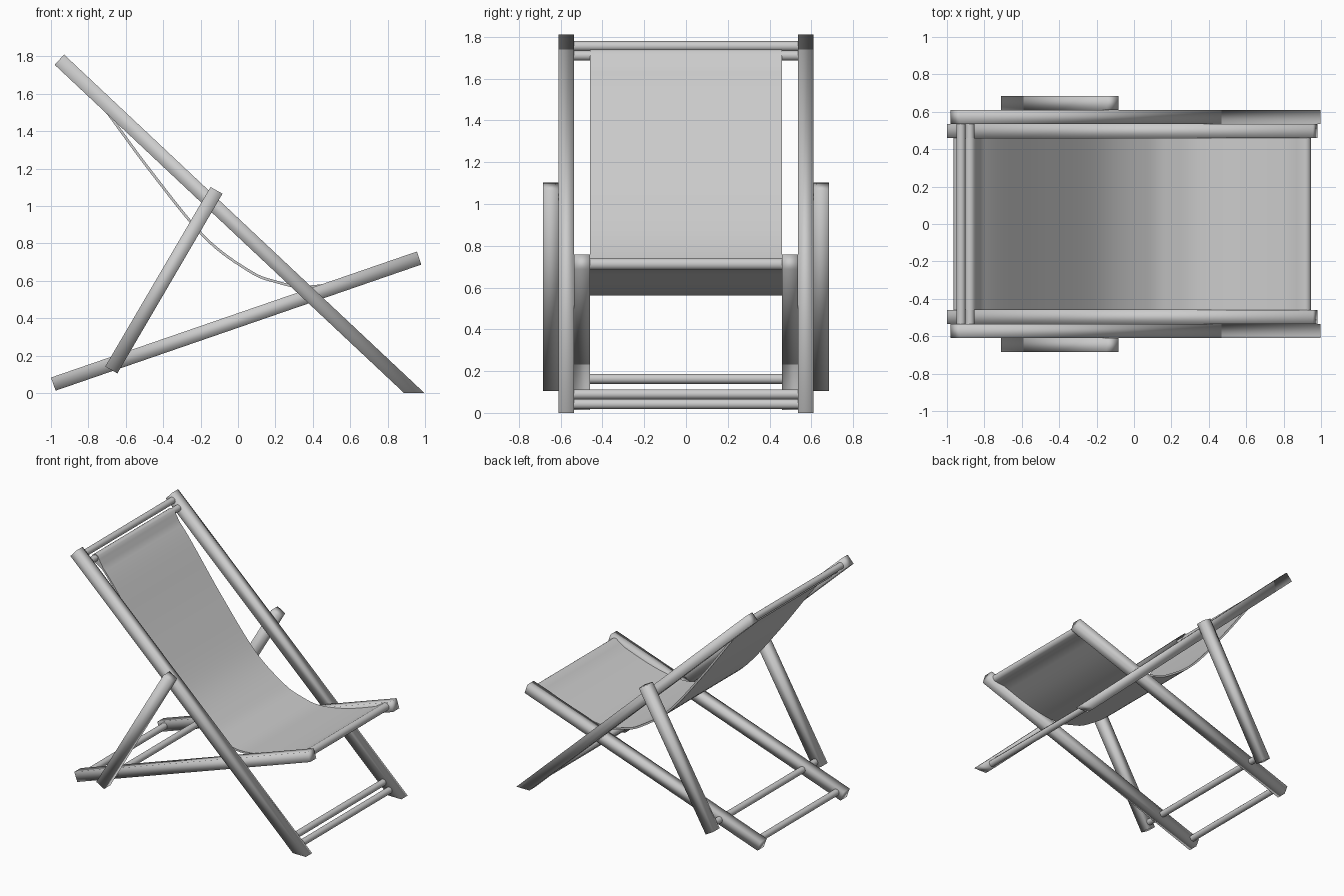
import bpy, bmesh, math
from mathutils import Vector

if "Cube" in bpy.data.objects:
    bpy.data.objects.remove(bpy.data.objects["Cube"])


def extrude(name, profile, y0, y1, sharp=None):
    """Extrude a closed (x, z) profile from y0 to y1."""
    bm = bmesh.new()
    a = [bm.verts.new((x, y0, z)) for x, z in profile]
    b = [bm.verts.new((x, y1, z)) for x, z in profile]
    n = len(profile)
    bm.faces.new(a)
    bm.faces.new(b[::-1])
    for i in range(n):
        j = (i + 1) % n
        bm.faces.new((a[j], a[i], b[i], b[j]))
    bmesh.ops.recalc_face_normals(bm, faces=bm.faces[:])
    for f in bm.faces:
        f.smooth = True
    mesh = bpy.data.meshes.new(name)
    bm.to_mesh(mesh)
    bm.free()
    if sharp:
        mesh.set_sharp_from_angle(angle=math.radians(sharp))
    ob = bpy.data.objects.new(name, mesh)
    bpy.context.collection.objects.link(ob)
    return ob


def rod(name, x, z, half, r=0.024, n=20):
    ring = [(x + r * math.cos(2 * math.pi * i / n), z + r * math.sin(2 * math.pi * i / n))
            for i in range(n)]
    return extrude(name, ring, -half, half, 40)


# Side bars: square timbers, soft shaded, one on each side
bars = {
    "back_rail": ([(-0.98, 1.755), (-0.93, 1.81), (0.997, 0), (0.888, 0)], 0.535, 0.61),
    "seat_rail": ([(-1.0, 0.083), (-0.975, 0.013), (0.98, 0.687), (0.957, 0.757)], 0.46, 0.535),
    "prop_bar": ([(-0.71, 0.142), (-0.645, 0.105), (-0.083, 1.066), (-0.147, 1.102)], 0.61, 0.685),
}
for name, (profile, y0, y1) in bars.items():
    for side, s in (("front", -1), ("back", 1)):
        extrude(f"{name}_{side}", profile, s * y0, s * y1)

# Round cross rods
rod("top_rod", -0.925, 1.755, 0.535)
rod("fabric_top_rod", -0.877, 1.71, 0.535)
rod("fabric_seat_rod", 0.918, 0.712, 0.46)
rod("foot_rod_upper", 0.846, 0.089, 0.535)
rod("foot_rod_lower", 0.895, 0.042, 0.535)
rod("rear_rod", -0.94, 0.067, 0.46)
rod("prop_rod", -0.656, 0.163, 0.61)

# Sling fabric: sagging centre line
pts = [Vector(p) for p in [
    (-0.877, 1.71), (-0.74, 1.555), (-0.47, 1.19), (-0.18, 0.835), (0.06, 0.653),
    (0.2, 0.596), (0.36, 0.568), (0.6, 0.605), (0.918, 0.712)]]
ext = [2 * pts[0] - pts[1]] + pts + [2 * pts[-1] - pts[-2]]
line = []
STEPS = 8
for i in range(1, len(ext) - 2):
    p0, p1, p2, p3 = ext[i - 1:i + 3]
    for k in range(STEPS):
        t = k / STEPS
        line.append(0.5 * (2 * p1 + (p2 - p0) * t + (2 * p0 - 5 * p1 + 4 * p2 - p3) * t * t
                           + (3 * p1 - p0 - 3 * p2 + p3) * t ** 3))
line.append(pts[-1])

# Sling thickness swells into hems around the two rods
HEM, THIN = 0.029, 0.007
upper, lower = [], []
for i, p in enumerate(line):
    d = (line[min(i + 1, len(line) - 1)] - line[max(i - 1, 0)]).normalized()
    nrm = Vector((-d.y, d.x))
    e = min((p - line[0]).length, (p - line[-1]).length)
    t = THIN + (HEM - THIN) * max(0, 1 - e / 0.09)
    upper.append(p + nrm * t)
    lower.append(p - nrm * t)


def hem(centre, start):
    """Half circle turning clockwise from start around centre."""
    r = start - centre
    a0 = math.atan2(r.y, r.x)
    return [centre + r.length * Vector((math.cos(a0 - math.pi * k / 8), math.sin(a0 - math.pi * k / 8)))
            for k in range(1, 8)]


outline = upper + hem(line[-1], upper[-1]) + lower[::-1] + hem(line[0], lower[0])
extrude("sling_fabric", [tuple(p) for p in outline], -0.459, 0.459, 40)
